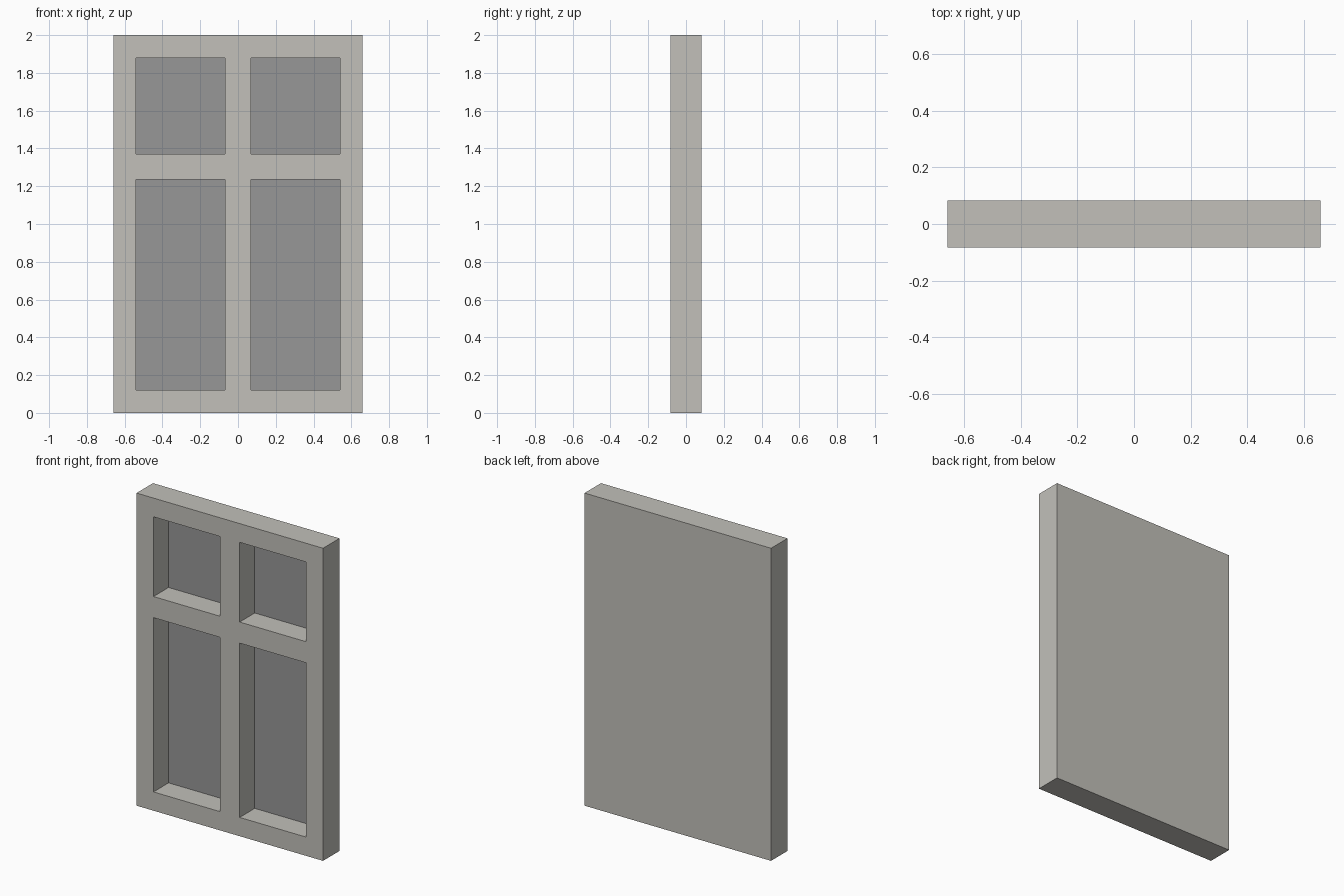
import bpy, bmesh

if "Cube" in bpy.data.objects:
    bpy.data.objects.remove(bpy.data.objects["Cube"])

W, D, H = 0.66, 0.083, 2.0      # half width, half depth, height
RECESS = 0.152                  # depth of the panes from the front


def material(name, rgb):
    m = bpy.data.materials.new(name)
    m.diffuse_color = (*rgb, 1.0)
    m.use_nodes = True
    m.node_tree.nodes["Principled BSDF"].inputs["Base Color"].default_value = m.diffuse_color
    return m


frame_mat = material("warm_grey_frame", (0.539, 0.527, 0.491))
pane_mat = material("dark_grey_pane", (0.309, 0.309, 0.309))

# front face laid out as a grid of rails, stiles and panes
xs = [-W, -0.54, -0.07, 0.07, 0.54, W]
zs = [0.0, 0.12, 1.235, 1.37, 1.88, H]

bm = bmesh.new()
grid = [[bm.verts.new((x, -D, z)) for z in zs] for x in xs]
panes = []
for i in range(5):
    for k in range(5):
        f = bm.faces.new((grid[i][k], grid[i + 1][k],
                          grid[i + 1][k + 1], grid[i][k + 1]))
        if i % 2 and k % 2:
            panes.append(f)

# outer sides and back
rim = [e for e in bm.edges if e.is_boundary]
ext = bmesh.ops.extrude_edge_only(bm, edges=rim)["geom"]
for v in ext:
    if isinstance(v, bmesh.types.BMVert):
        v.co.y = D
back_edges = [e for e in ext if isinstance(e, bmesh.types.BMEdge) and e.is_boundary]
bmesh.ops.contextual_create(bm, geom=back_edges)

# sink each pane into the frame and colour only its floor
for f in panes:
    floor = bmesh.ops.extrude_face_region(bm, geom=[f])["geom"]
    for g in floor:
        if isinstance(g, bmesh.types.BMVert):
            g.co.y += RECESS
        elif isinstance(g, bmesh.types.BMFace):
            g.material_index = 1
    if f.is_valid:
        bmesh.ops.delete(bm, geom=[f], context='FACES_ONLY')

bmesh.ops.recalc_face_normals(bm, faces=bm.faces[:])
mesh = bpy.data.meshes.new("window_frame")
bm.to_mesh(mesh)
bm.free()
mesh.materials.append(frame_mat)
mesh.materials.append(pane_mat)
window = bpy.data.objects.new("window_frame", mesh)
bpy.context.collection.objects.link(window)
